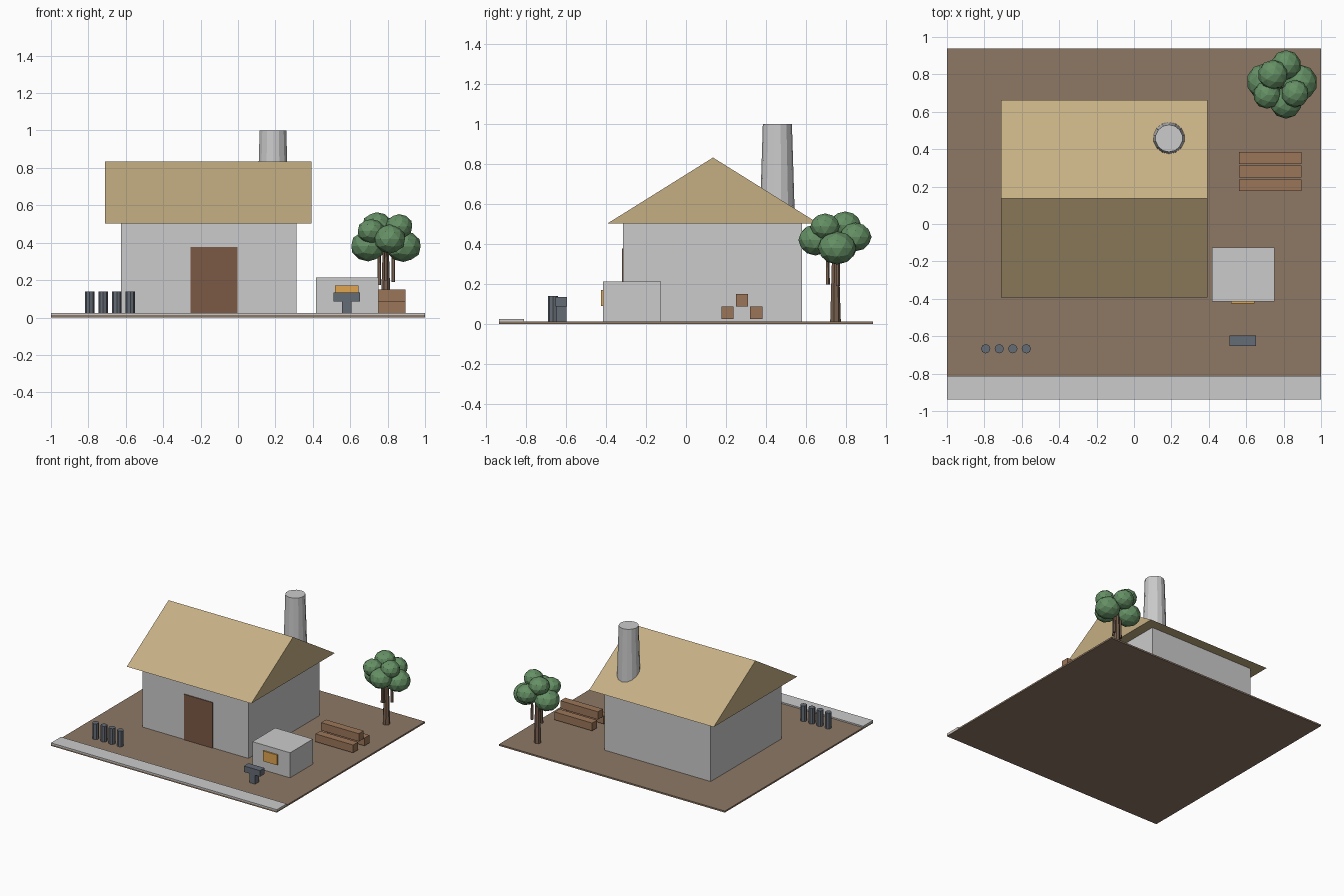
import bpy, math

if "Cube" in bpy.data.objects:
    bpy.data.objects.remove(bpy.data.objects["Cube"])


def material(name, rgb):
    m = bpy.data.materials.new(name)
    m.diffuse_color = (*rgb, 1)
    m.use_nodes = True
    m.node_tree.nodes["Principled BSDF"].inputs["Base Color"].default_value = m.diffuse_color
    return m


EARTH = material("earth", (0.27, 0.19, 0.13))
THATCH = material("thatch", (0.56, 0.43, 0.23))
DOOR = material("dark_wood", (0.20, 0.10, 0.06))
TIMBER = material("timber", (0.33, 0.18, 0.10))
BARK = material("bark", (0.19, 0.12, 0.08))
LEAF = material("leaf", (0.13, 0.28, 0.13))
EMBER = material("ember", (0.75, 0.38, 0.08))
IRON = material("iron", (0.13, 0.15, 0.18))


def finish(o, name, mat):
    o.name = name
    if mat:
        o.data.materials.append(mat)
    return o


def box(name, x, y, z, mat=None):
    """Box from (min, max) ranges on each axis."""
    bpy.ops.mesh.primitive_cube_add(size=1, location=[sum(r) / 2 for r in (x, y, z)])
    o = bpy.context.object
    o.scale = [r[1] - r[0] for r in (x, y, z)]
    return finish(o, name, mat)


def column(name, x, y, z0, z1, r0, r1, sides, mat=None):
    """Tapered flat-sided column."""
    bpy.ops.mesh.primitive_cone_add(vertices=sides, radius1=r0, radius2=r1,
                                    depth=z1 - z0, location=(x, y, (z0 + z1) / 2))
    return finish(bpy.context.object, name, mat)


G = 0.0125  # ground level

# Ground and road strip
box("ground", (-1, 1), (-0.9375, 0.9375), (0, G), EARTH)
box("road", (-1, 1), (-0.9375, -0.8125), (G - 0.005, 0.0235))

# House walls and door
box("house_walls", (-0.626, 0.313), (-0.315, 0.581), (G, 0.505))
box("door", (-0.253, -0.002), (-0.321, -0.305), (G, 0.377), DOOR)

# Gable roof as an extruded triangle
profile = [(-0.393, 0.503), (0.664, 0.503), (0.1355, 0.833)]
verts = [(x, y, z) for x in (-0.71, 0.393) for y, z in profile]
faces = [(0, 2, 1), (3, 4, 5), (0, 1, 4, 3), (1, 2, 5, 4), (2, 0, 3, 5)]
mesh = bpy.data.meshes.new("roof")
mesh.from_pydata(verts, [], faces)
roof = bpy.data.objects.new("roof", mesh)
bpy.context.collection.objects.link(roof)
finish(roof, "roof", THATCH)

# Chimney
column("chimney", 0.187, 0.458, 0.45, 1.0, 0.09, 0.073, 14)

# Forge with glowing opening
box("forge", (0.418, 0.752), (-0.415, -0.126), (G, 0.213))
box("forge_fire", (0.518, 0.643), (-0.426, -0.405), (0.088, 0.17), EMBER)

# Anvil
box("anvil_base", (0.557, 0.607), (-0.65, -0.6), (G, 0.088), IRON)
box("anvil_top", (0.511, 0.653), (-0.653, -0.596), (0.086, 0.134), IRON)

# Row of short posts
for i in range(4):
    column(f"post_{i + 1}", -0.793 + 0.0725 * i, -0.667, G, 0.138, 0.025, 0.025, 8, IRON)

# Stacked beams
for i, (y, z) in enumerate([(0.208, 0.025), (0.353, 0.025), (0.2805, 0.0875)]):
    box(f"beam_{i + 1}", (0.562, 0.895), (y - 0.031, y + 0.031), (z, z + 0.0625), TIMBER)

# Tree trunk and hanging branches
column("trunk", 0.79, 0.748, G, 0.40, 0.028, 0.016, 7, BARK)
for i, (x, y, z) in enumerate([(0.755, 0.745, 0.175), (0.83, 0.762, 0.19), (0.79, 0.71, 0.197)]):
    column(f"branch_{i + 1}", x, y, z, 0.40, 0.011, 0.008, 5, BARK)

# Leaf clumps: centre, radius, half height
clumps = [
    (0.743, 0.798, 0.495, 0.080, 0.068),
    (0.813, 0.850, 0.435, 0.080, 0.072),
    (0.885, 0.757, 0.380, 0.096, 0.083),
    (0.861, 0.697, 0.487, 0.074, 0.066),
    (0.711, 0.690, 0.462, 0.074, 0.065),
    (0.697, 0.762, 0.383, 0.096, 0.083),
    (0.812, 0.648, 0.420, 0.085, 0.078),
]
for i, (x, y, z, r, h) in enumerate(clumps):
    bpy.ops.mesh.primitive_ico_sphere_add(subdivisions=2, radius=1, location=(x, y, z))
    clump = finish(bpy.context.object, f"leaf_clump_{i + 1}", LEAF)
    clump.scale = (r, r, h)
